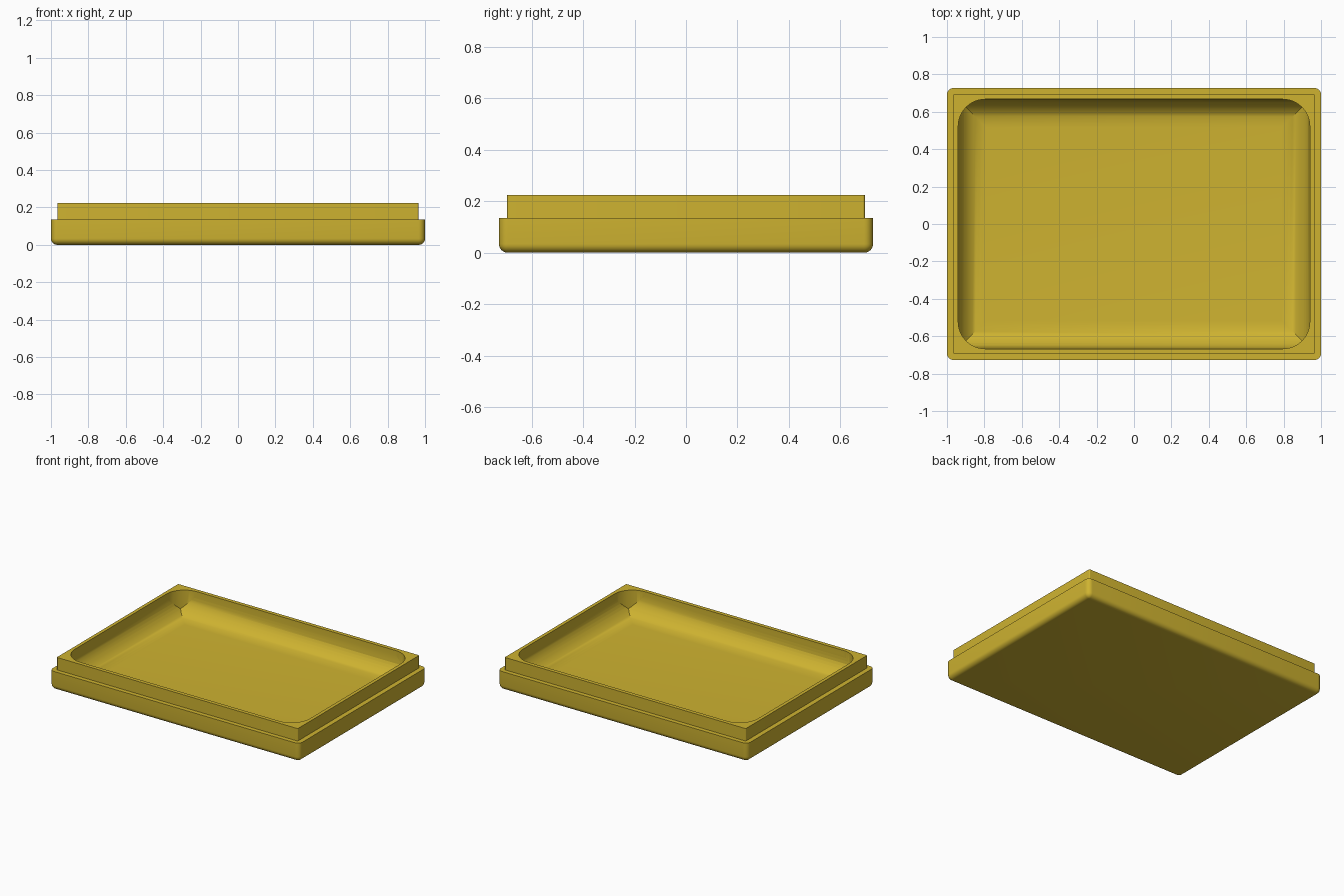
import bpy, bmesh, math

if "Cube" in bpy.data.objects:
    bpy.data.objects.remove(bpy.data.objects["Cube"])

mat = bpy.data.materials.new("mustard yellow")
mat.diffuse_color = (0.62, 0.45, 0.03, 1)
mat.use_nodes = True
mat.node_tree.nodes["Principled BSDF"].inputs["Base Color"].default_value = mat.diffuse_color


def ring(hx, hy, r, seg):
    """Rounded rectangle outline; seg = 0 gives square corners."""
    pts = []
    for k, (sx, sy) in enumerate(((1, 1), (-1, 1), (-1, -1), (1, -1))):
        if seg == 0:
            pts.append((sx * hx, sy * hy))
            continue
        for i in range(seg + 1):
            a = math.pi / 2 * (k + i / seg)
            pts.append((sx * (hx - r) + r * math.cos(a), sy * (hy - r) + r * math.sin(a)))
    return pts


def loft(name, levels, seg):
    """Closed solid through (z, half x, half y, corner radius) levels, bottom to top."""
    bm = bmesh.new()
    rows = [[bm.verts.new((x, y, z)) for x, y in ring(hx, hy, r, seg)]
            for z, hx, hy, r in levels]
    for a, b in zip(rows, rows[1:]):
        n = len(a)
        for i in range(n):
            j = (i + 1) % n
            bm.faces.new((a[i], a[j], b[j], b[i]))
    bm.faces.new(rows[0][::-1])
    bm.faces.new(rows[-1])
    me = bpy.data.meshes.new(name)
    bm.to_mesh(me)
    bm.free()
    ob = bpy.data.objects.new(name, me)
    bpy.context.collection.objects.link(ob)
    me.materials.append(mat)
    return ob


def boolean(ob, other, operation):
    mod = ob.modifiers.new(operation.lower(), 'BOOLEAN')
    mod.operation, mod.solver, mod.object = operation, 'EXACT', other
    bpy.context.view_layer.objects.active = ob
    bpy.ops.object.modifier_apply(modifier=mod.name)
    bpy.data.objects.remove(other)


# Tray body: rounded bottom edge, side wall, ledge and stepped lip
HX, HY, F = 1.0, 0.727, 0.034
levels = []
for i in range(7):
    a = math.pi / 2 * i / 6
    d = F * (1 - math.sin(a))
    levels.append((F * (1 - math.cos(a)), HX - d, HY - d, F + 0.001 - d))
levels += [(0.135, HX, HY, F + 0.001),
           (0.135, 0.965, 0.695, 0.008),
           (0.225, 0.965, 0.695, 0.008)]
tray = loft("tray", levels, 6)

# Hollow: coved floor with mitred corners, trimmed by a round-cornered prism
CX, CY, R, FLOOR = 0.94, 0.667, 0.15, 0.045
cove = []
for i in range(13):
    a = math.pi / 2 * i / 12
    d = R * (1 - math.sin(a))
    cove.append((FLOOR + R * (1 - math.cos(a)), CX - d, CY - d, 0))
cove.append((0.3, CX, CY, 0))
hollow = loft("hollow", cove, 0)
prism = loft("prism", [(0.01, CX, CY, 0.145), (0.29, CX, CY, 0.145)], 12)
boolean(hollow, prism, 'INTERSECT')
boolean(tray, hollow, 'DIFFERENCE')

# Smooth the rounded parts, keep the edges crisp
bpy.ops.object.select_all(action='DESELECT')
tray.select_set(True)
bpy.context.view_layer.objects.active = tray
bpy.ops.object.shade_smooth_by_angle(angle=math.radians(30))
